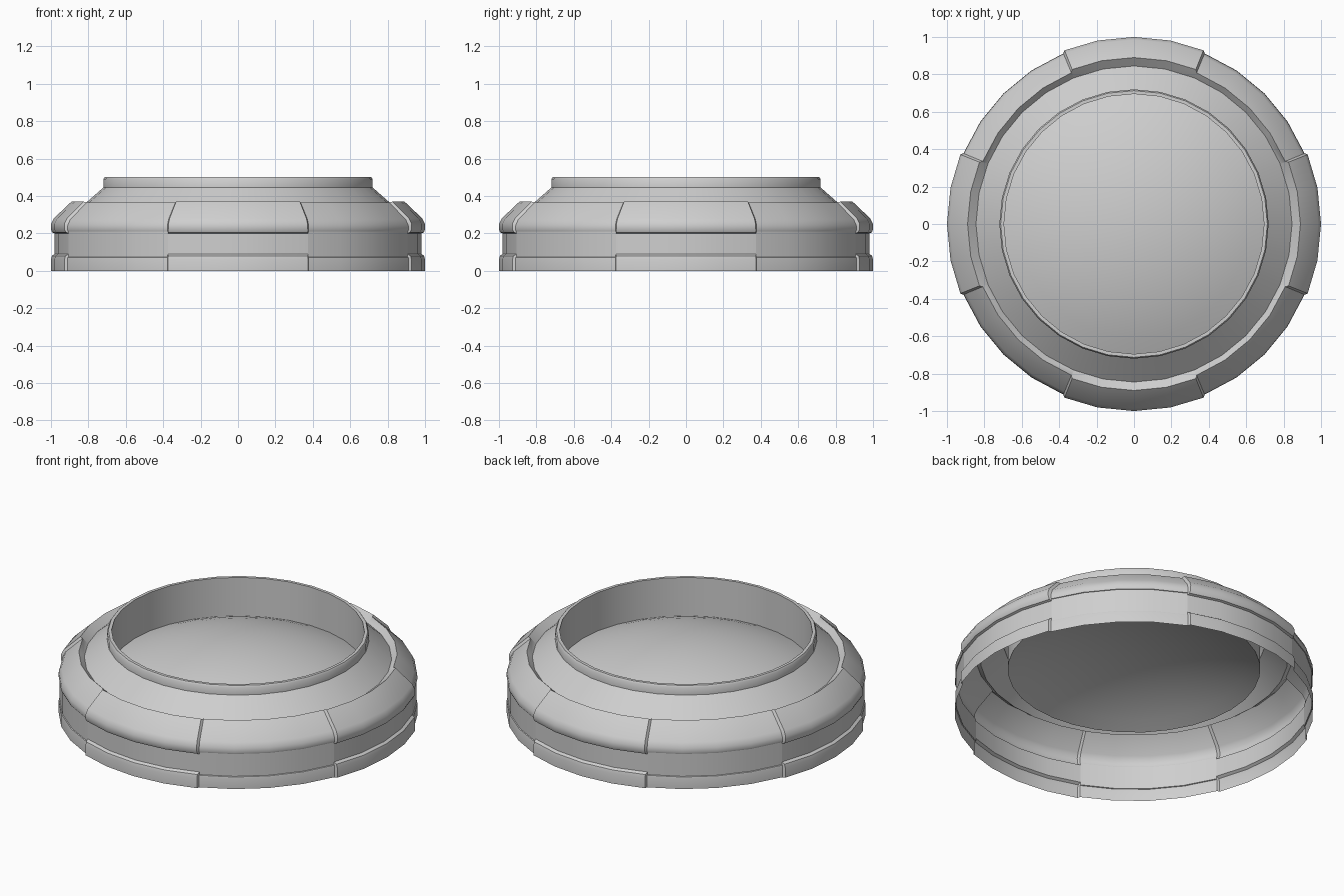
import bpy, bmesh, math

cube = bpy.data.objects.get("Cube")
if cube:
    bpy.data.objects.remove(cube, do_unlink=True)

SEGMENTS = 32
STEP = math.tau / SEGMENTS

grey = bpy.data.materials.new("light grey")
grey.use_nodes = True
colour = (0.62, 0.62, 0.62, 1)
grey.diffuse_color = colour
grey.node_tree.nodes["Principled BSDF"].inputs["Base Color"].default_value = colour


def finish(name, bm, sharp):
    bmesh.ops.remove_doubles(bm, verts=bm.verts, dist=0.0005)
    mesh = bpy.data.meshes.new(name)
    bm.to_mesh(mesh)
    bm.free()
    mesh.materials.append(grey)
    obj = bpy.data.objects.new(name, mesh)
    bpy.context.collection.objects.link(obj)
    bpy.ops.object.select_all(action='DESELECT')
    obj.select_set(True)
    bpy.context.view_layer.objects.active = obj
    bpy.ops.object.shade_smooth_by_angle(angle=math.radians(sharp))


def skin(columns, bm):
    """Join neighbouring columns of points into a closed ring of quads."""
    rings = [[bm.verts.new(p) for p in col] for col in columns]
    for a, b in zip(rings, rings[1:] + rings[:1]):
        for i in range(len(a) - 1):
            if any((a[k].co - b[k].co).length > 0.0005 for k in (i, i + 1)):
                bm.faces.new((a[i], b[i], b[i + 1], a[i + 1]))
    return rings


def column(profile, angle):
    return [(r * math.cos(angle), r * math.sin(angle), z) for r, z in profile]


# Outer shell: raised panels and slightly lower panels share the same band and cone
raised = [(1, 0), (1, 0.06), (0.995, 0.08), (0.98, 0.09), (0.98, 0.2),
          (0.993, 0.205), (1, 0.22), (1, 0.25), (0.985, 0.28), (0.89, 0.37)]
lowered = [(0.987, 0), (0.987, 0.065), (0.985, 0.072), (0.98, 0.074), (0.98, 0.21),
           (0.984, 0.211), (0.987, 0.22), (0.985, 0.245), (0.97, 0.275), (0.875, 0.365)]
cone = [(0.845, 0.335), (0.72, 0.445), (0.72, 0.49), (0.713, 0.5), (0.695, 0.5)]

columns = []
for panel in range(8):
    is_raised = panel % 2 == 0
    centre = panel * math.pi / 4
    for k in range(-2, 3):
        angle = centre + k * STEP
        col = column((raised if is_raised else lowered) + cone, angle)
        # Slant the step walls at the ends of the raised panels
        if is_raised and abs(k) == 2:
            for i, (up, low) in enumerate(zip(raised, lowered)):
                a = angle - math.copysign(0.8 * (up[0] - low[0]), k)
                col[i] = (up[0] * math.cos(a), up[0] * math.sin(a), up[1])
        columns.append(col)

bm = bmesh.new()
skin(columns, bm)
finish("outer_shell", bm, 40)

# Recessed well: inner wall hanging from the lip
bm = bmesh.new()
wall = [(0.695, 0.5), (0.695, 0.267)]
skin([column(wall, k * STEP) for k in range(SEGMENTS)], bm)
finish("well_wall", bm, 30)

# Domed floor of the well, a spherical cap
bm = bmesh.new()
radius, base, rise, rows = 0.695, 0.267, 0.15, 8
sphere = (radius ** 2 + rise ** 2) / (2 * rise)
spread = math.asin(radius / sphere)
arc = [spread * (1 - i / rows) for i in range(rows)]
dome = [(sphere * math.sin(t), base + rise - sphere * (1 - math.cos(t))) for t in arc]
rings = skin([column(dome, k * STEP) for k in range(SEGMENTS)], bm)
tip = bm.verts.new((0, 0, base + rise))
for a, b in zip(rings, rings[1:] + rings[:1]):
    bm.faces.new((a[-1], b[-1], tip))
finish("domed_floor", bm, 40)
